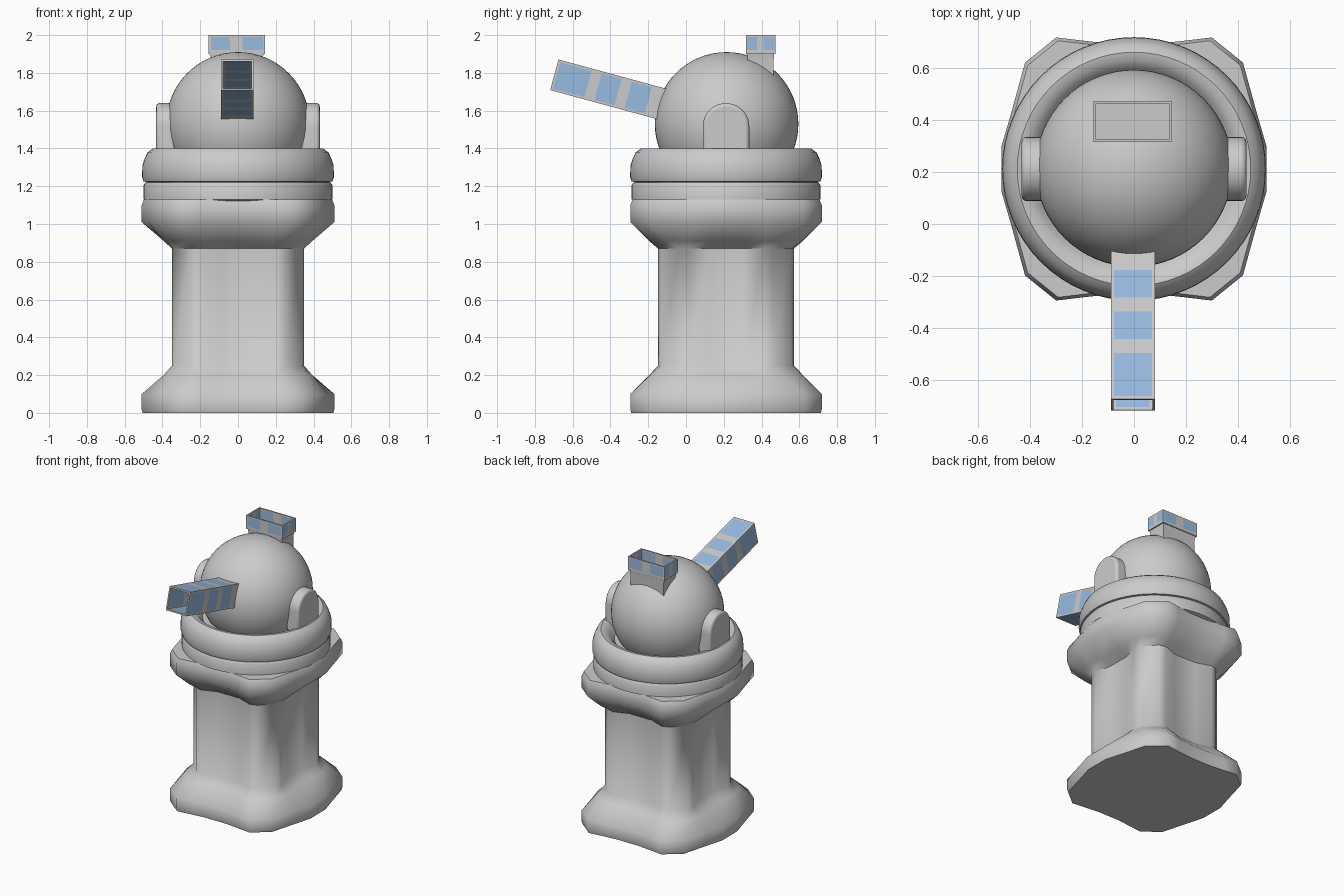
import bpy, bmesh, math
from mathutils import Matrix, Vector

if "Cube" in bpy.data.objects:
    bpy.data.objects.remove(bpy.data.objects["Cube"])

CY = 0.212  # body axis in y


def mat(name, c):
    m = bpy.data.materials.new(name)
    m.diffuse_color = (*c, 1)
    m.use_nodes = True
    m.node_tree.nodes["Principled BSDF"].inputs["Base Color"].default_value = m.diffuse_color
    return m


STONE = mat("grey stone", (0.6, 0.6, 0.6))
GLASS = mat("blue panel", (0.31, 0.50, 0.75))


def finish(name, bm, mats=(STONE,), angle=40, bevel=0):
    bmesh.ops.recalc_face_normals(bm, faces=bm.faces[:])
    me = bpy.data.meshes.new(name)
    bm.to_mesh(me)
    bm.free()
    ob = bpy.data.objects.new(name, me)
    bpy.context.collection.objects.link(ob)
    for m in mats:
        me.materials.append(m)
    if bevel:
        b = ob.modifiers.new("round", 'BEVEL')
        b.width, b.segments, b.limit_method = bevel, 3, 'ANGLE'
        b.angle_limit = math.radians(40)
    bpy.ops.object.select_all(action='DESELECT')
    ob.select_set(True)
    bpy.context.view_layer.objects.active = ob
    bpy.ops.object.shade_smooth_by_angle(angle=math.radians(angle))
    return ob


def loft(bm, rings, caps=True):
    vs = [[bm.verts.new(p) for p in r] for r in rings]
    n = len(vs[0])
    for a, b in zip(vs, vs[1:]):
        for i in range(n):
            bm.faces.new((a[i], a[(i + 1) % n], b[(i + 1) % n], b[i]))
    if caps:
        bm.faces.new(vs[0])
        bm.faces.new(vs[-1])


# Pedestal: four corner pillars with recessed sides, flared foot and capital
def section(quarter, z, s=1.0):
    q = [Vector(p) for p in quarter]
    pts = q + [Vector((-p.x, p.y)) for p in reversed(q)]
    pts += [-p for p in pts]
    return [(p.x * s, p.y * s + CY, z) for p in pts]


column = [(0.315, 0.09), (0.35, 0.20), (0.34, 0.25), (0.25, 0.345), (0.20, 0.36), (0.09, 0.32)]
flange = [(0.51, 0.09), (0.475, 0.21), (0.42, 0.41), (0.30, 0.507), (0.20, 0.495), (0.09, 0.483)]
mid = [tuple(a[i] * 0.65 + b[i] * 0.35 for i in (0, 1)) for a, b in zip(column, flange)]
bm = bmesh.new()
loft(bm, [section(flange, 0, 0.99), section(flange, 0.02), section(flange, 0.10),
          section(mid, 0.20), section(column, 0.25), section(column, 0.87),
          section(mid, 0.91), section(flange, 1.01), section(flange, 1.10),
          section(flange, 1.13, 0.975)])
finish("pedestal", bm, angle=50)


# Turned collars
def lathe(name, profile, n=64):
    bm = bmesh.new()
    loft(bm, [[(r * math.cos(math.tau * i / n), CY + r * math.sin(math.tau * i / n), z)
               for i in range(n)] for r, z in profile])
    return finish(name, bm)


lathe("lower_collar", [(0.47, 1.12), (0.50, 1.13), (0.50, 1.205), (0.49, 1.22), (0.46, 1.225)])
lathe("upper_collar", [(0.46, 1.22), (0.50, 1.225), (0.508, 1.25), (0.506, 1.31), (0.495, 1.345),
                       (0.478, 1.38), (0.45, 1.40), (0.42, 1.395), (0.39, 1.37), (0.36, 1.33)])

# Dome head
bm = bmesh.new()
bmesh.ops.create_uvsphere(bm, u_segments=64, v_segments=32, radius=0.38,
                          matrix=Matrix.Translation((0, CY + 0.003, 1.53)))
finish("dome", bm)

# Arched side caps
arch = [(0.123 * math.cos(math.pi * i / 20), 1.517 + 0.123 * math.sin(math.pi * i / 20))
        for i in range(21)] + [(-0.123, 1.36), (0.123, 1.36)]
for side, name in ((1, "right_side_cap"), (-1, "left_side_cap")):
    bm = bmesh.new()
    loft(bm, [[(side * x, CY + y, z) for y, z in arch] for x in (0.33, 0.433)])
    finish(name, bm, bevel=0.018)


# Hollow rectangular tube whose walls are divided into frames and blue panels
def panel_tube(name, w, d, us, vs, matrix, wall=0.01):
    bm = bmesh.new()
    shells = []
    for t in (0, wall):
        a, b = w / 2 - t, d / 2 - t
        corners = [Vector(c) for c in ((-a, -b), (a, -b), (a, b), (-a, b))]
        rim = [corners[k].lerp(corners[(k + 1) % 4], u) for k in range(4) for u in us[:-1]]
        shells.append([[bm.verts.new((p.x, p.y, v)) for p in rim] for v in vs])
    n, k = len(shells[0][0]), len(us) - 1
    for g in shells:
        for j in range(len(vs) - 1):
            for i in range(n):
                f = bm.faces.new((g[j][i], g[j][(i + 1) % n], g[j + 1][(i + 1) % n], g[j + 1][i]))
                f.material_index = int(j % 2 == 1 and (i % k) % 2 == 1)
    for j in (0, -1):
        o, q = shells[0][j], shells[1][j]
        for i in range(n):
            bm.faces.new((o[i], o[(i + 1) % n], q[(i + 1) % n], q[i]))
    bm.transform(matrix)
    return finish(name, bm, (STONE, GLASS))


# Barrel, rising toward the front
t = math.radians(15.2)
axis = Vector((0, math.cos(t), -math.sin(t)))
rot = Matrix((Vector((1, 0, 0)), axis.cross(Vector((1, 0, 0))), axis)).transposed().to_4x4()
panel_tube("barrel", 0.17, 0.168, [0, 0.07, 0.93, 1],
           [0, 0.012, 0.185, 0.24, 0.35, 0.405, 0.515, 0.60],
           Matrix.Translation((-0.004, -0.697, 1.79)) @ rot)

# Top hatch: panelled rim on a plain neck
panel_tube("hatch_rim", 0.30, 0.157, [0, 0.04, 0.38, 0.60, 0.96, 1],
           [0, 0.02, 0.09, 0.10], Matrix.Translation((-0.006, 0.395, 1.90)))
bm = bmesh.new()
loft(bm, [[(sx * 0.14 * s - 0.006, 0.395 + sy * 0.071 * s, z)
           for sx, sy in ((-1, -1), (1, -1), (1, 1), (-1, 1))]
          for s, z in ((0.97, 1.70), (0.97, 1.87), (1.03, 1.915))])
finish("hatch_neck", bm)
